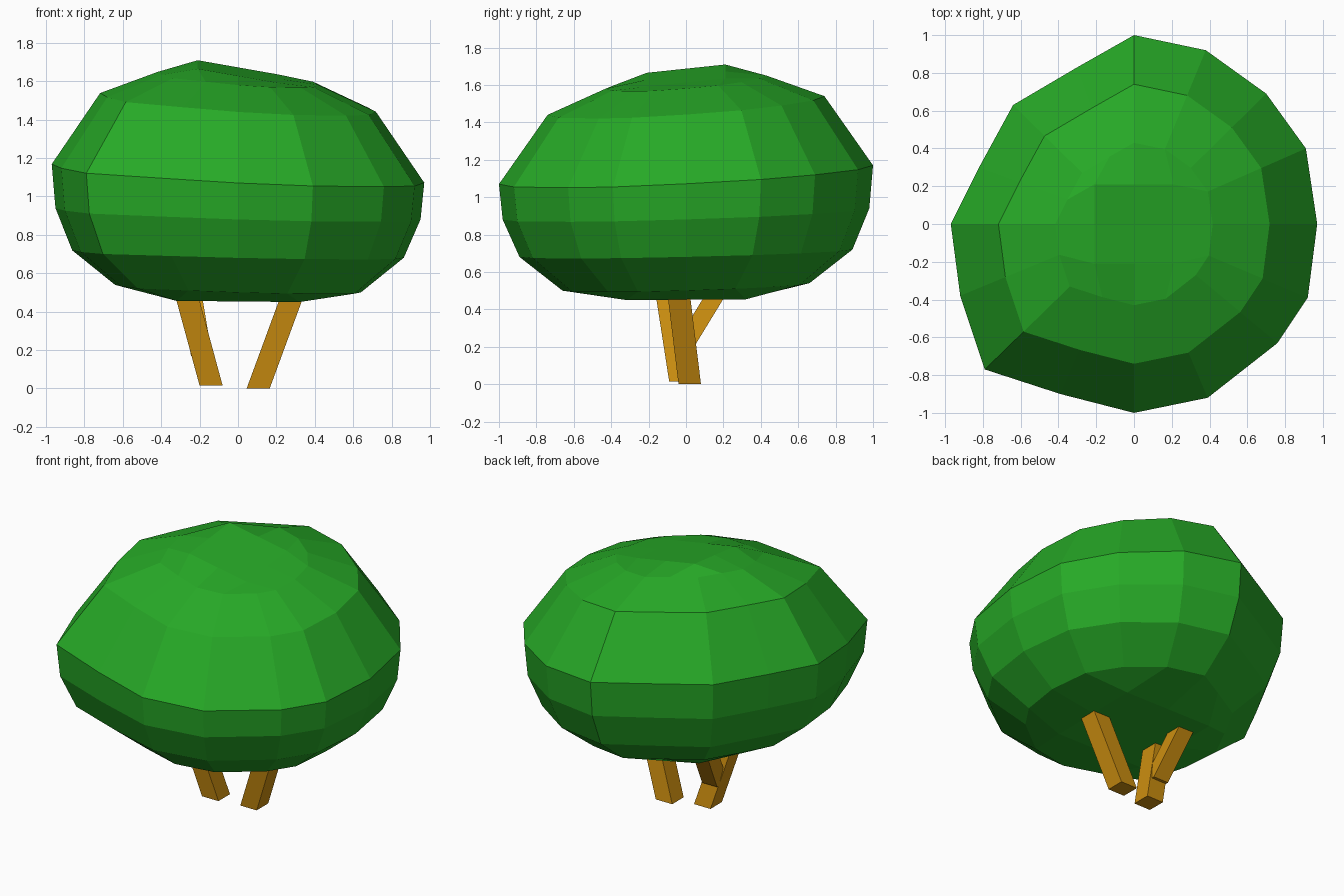
import bpy, bmesh, math
from mathutils import Vector

if "Cube" in bpy.data.objects:
    bpy.data.objects.remove(bpy.data.objects["Cube"])


def material(name, rgb):
    m = bpy.data.materials.new(name)
    m.diffuse_color = (*rgb, 1)
    m.use_nodes = True
    m.node_tree.nodes["Principled BSDF"].inputs["Base Color"].default_value = m.diffuse_color
    return m


def finish(bm, name, mat):
    bmesh.ops.recalc_face_normals(bm, faces=bm.faces)
    me = bpy.data.meshes.new(name)
    bm.to_mesh(me)
    bm.free()
    me.materials.append(mat)
    ob = bpy.data.objects.new(name, me)
    bpy.context.collection.objects.link(ob)
    return ob


leaf = material("leaf_green", (0.02, 0.40, 0.02))
bark = material("bark_brown", (0.60, 0.27, 0.005))

# Crown plan outline, anticlockwise from the right, 16 sides
OUTLINE = [(.97, 0), (.91, .4), (.7, .69), (.38, .92), (0, 1), (-.3, .83), (-.64, .63), (-.82, .3),
           (-.97, 0), (-.92, -.38), (-.79, -.77), (-.39, -.9), (0, -1), (.39, -.92), (.76, -.63), (.92, -.39)]
# Rings from top to bottom: radius, height, tilt towards back left
RINGS = [(.43, 1.615, .035), (.74, 1.49, .05), (1, 1.12, .05), (.98, .91, .03),
         (.89, .70, .02), (.66, .52, .02)]

bm = bmesh.new()


def ring(radius, height, tilt):
    return [bm.verts.new((x * radius, y * radius, height + tilt * (y - x))) for x, y in OUTLINE]


# Square 4 x 4 patch that closes a ring
def cap(loop, step, height, tilt):
    grid = {}
    for i in range(-2, 3):
        for j in range(-2, 3):
            if max(abs(i), abs(j)) == 2:
                a = math.atan2(j, i)
                k = round(a / (math.pi / 8)) % 16
                grid[i, j] = loop[k]
            else:
                z = height + tilt * (.6 * j - i)
                grid[i, j] = bm.verts.new((i * step, j * step, z))
    for i in range(-2, 2):
        for j in range(-2, 2):
            bm.faces.new((grid[i, j], grid[i + 1, j], grid[i + 1, j + 1], grid[i, j + 1]))


rings = [ring(*r) for r in RINGS]
for a, b in zip(rings, rings[1:]):
    for k in range(16):
        n = (k + 1) % 16
        bm.faces.new((a[k], b[k], b[n], a[n]))
cap(rings[0], .21, 1.65, .037)
cap(rings[-1], .32, .455, .003)
finish(bm, "leafy_crown", leaf)


# Leaning square stem with level ends
def stem(name, start, end, size=.12):
    bm = bmesh.new()
    bmesh.ops.create_cube(bm, size=1)
    for v in bm.verts:
        c = Vector(end if v.co.z > 0 else start)
        v.co = c + Vector((v.co.x * size, v.co.y * size, 0))
    finish(bm, name, bark)


stem("right_trunk", (.105, .02, 0), (.30, -.045, .53))
stem("left_trunk", (-.14, -.03, .015), (-.28, -.11, .53))
stem("left_trunk_branch", (-.19, -.03, .17), (-.25, .19, .53), .11)
